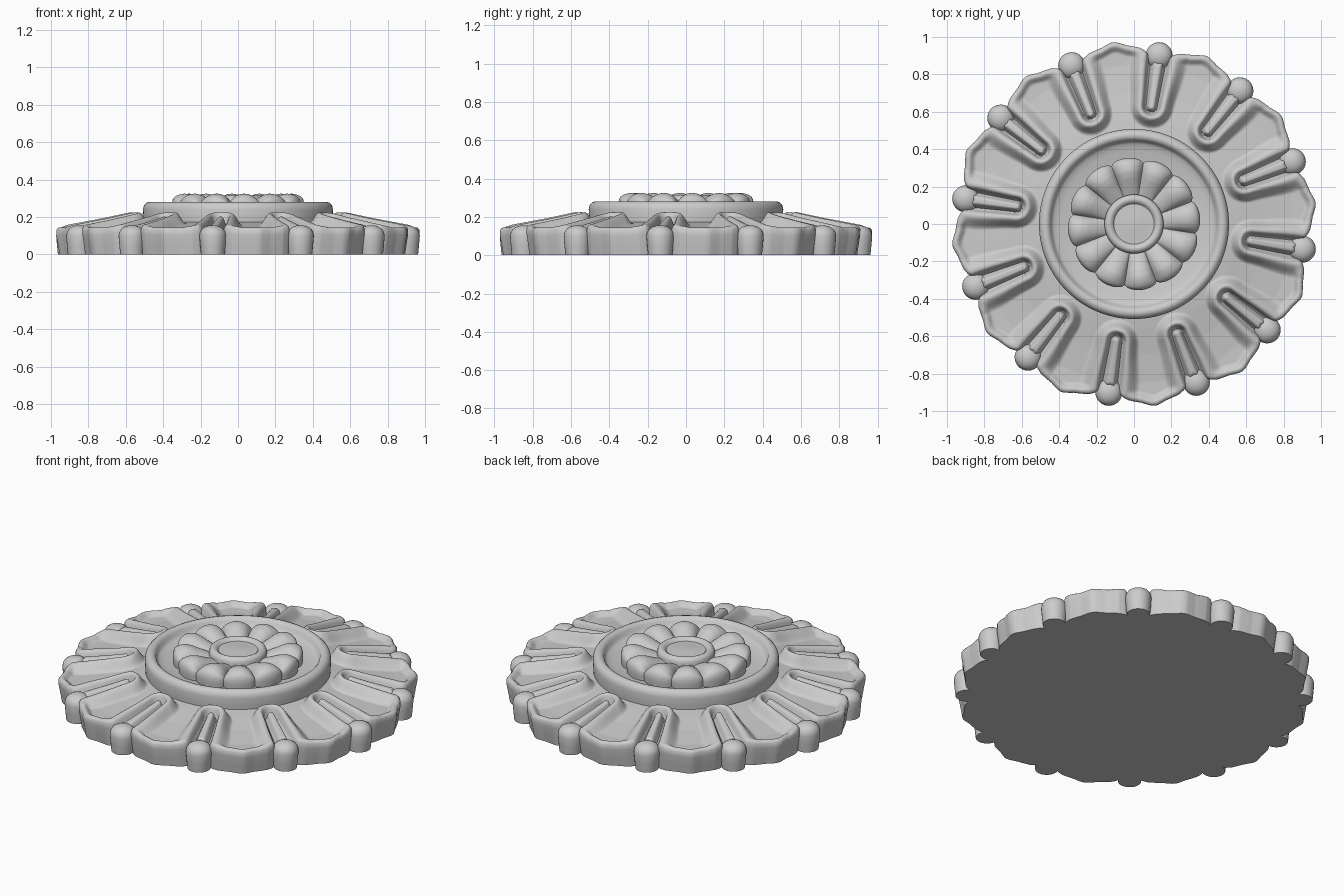
import bpy, math
from math import cos, sin, pi, radians, sqrt, exp

if "Cube" in bpy.data.objects:
    bpy.data.objects.remove(bpy.data.objects["Cube"])

PETALS = 12
STEP = 2 * pi / PETALS
PHASE = radians(6.5)          # direction of a petal centre


def smooth(a, b, x):
    t = max(0, min(1, (x - a) / (b - a)))
    return t * t * (3 - 2 * t)


def interp(pts, x):
    for (x0, y0), (x1, y1) in zip(pts, pts[1:]):
        if x <= x1:
            t = max(0, (x - x0) / (x1 - x0))
            return y0 + (y1 - y0) * t
    return pts[-1][1]


def local(th):
    """Angle from the nearest petal centre."""
    return (th - PHASE + STEP / 2) % STEP - STEP / 2


def shell(name, rows, angle=50):
    """Skin closed rings of points, capping the first and last ring."""
    n = len(rows[0])
    verts = [p for row in rows for p in row]
    faces = []
    for i in range(len(rows) - 1):
        for j in range(n):
            k = (j + 1) % n
            faces.append((i * n + j, i * n + k, (i + 1) * n + k, (i + 1) * n + j))
    faces.append(tuple(reversed(range(n))))
    faces.append(tuple((len(rows) - 1) * n + j for j in range(n)))
    me = bpy.data.meshes.new(name)
    me.from_pydata(verts, [], faces)
    ob = bpy.data.objects.new(name, me)
    bpy.context.collection.objects.link(ob)
    bpy.context.view_layer.objects.active = ob
    ob.select_set(True)
    bpy.ops.object.shade_smooth_by_angle(angle=radians(angle))
    ob.select_set(False)
    return ob


def lathe(name, profile, n=96, at=(0, 0)):
    return shell(name, [[(at[0] + r * cos(2 * pi * j / n), at[1] + r * sin(2 * pi * j / n), z)
                         for j in range(n)] for r, z in profile])


def relief(name, outline, height, r_in, wall, n, nr):
    """Polar relief: side wall (scale, height fraction), then a carved top."""
    ths = [2 * pi * j / n for j in range(n)]
    rows = []
    for s, z in wall:
        rows.append([(outline(t) * s * cos(t), outline(t) * s * sin(t), z(t)) for t in ths])
    for i in range(nr + 1):
        row = []
        for t in ths:
            R = outline(t) * wall[-1][0] - 0.006
            r = R + (r_in - R) * i / nr
            row.append((r * cos(t), r * sin(t), height(r, t)))
        rows.append(row)
    return shell(name, rows)


# Petal ring: pointed petals separated by U-shaped folded rims
def petal_outline(th):
    a = abs(math.degrees(local(th)))
    return interp([(0, 0.978), (1, 0.976), (4, 0.957), (8.5, 0.942),
                   (10.5, 0.925), (12.5, 0.885), (15, 0.87)], a)


def petal_height(r, th):
    a = STEP / 2 - abs(local(th))
    x, y = r * cos(a), r * sin(a)              # frame along the gap between petals
    taper = 0.75 + 0.25 * smooth(0.6, 0.9, r)
    dx = max(0, 0.635 - x)
    d = sqrt(dx * dx + y * y) / taper          # distance to the tongue's line
    crest = interp([(0.5, 0.215), (0.58, 0.225), (0.72, 0.195), (0.97, 0.148)], r)
    dish = interp([(0.45, 0.18), (0.56, 0.165), (0.7, 0.14), (0.85, 0.122), (1, 0.12)], r)
    z = crest + (dish - crest) * smooth(0.085, 0.16, d)
    z -= 0.055 * exp(-((d - 0.042) / 0.017) ** 2)      # groove round the tongue
    z -= 0.012 * exp(-(d / 0.03) ** 2)
    edge = petal_outline(th) - r                        # raised lip at the petal tip
    z += 0.024 * (1 - smooth(0.02, 0.06, edge)) * smooth(0.09, 0.15, d)
    z -= 0.008 * (1 - smooth(0, 0.018, edge))
    return z


def petal_side(f):
    return lambda t: f * petal_height(petal_outline(t), t)


relief("petal_ring", petal_outline, petal_height, 0.46,
       [(0.982, petal_side(0)), (0.99, petal_side(0.35)), (1.0, petal_side(0.75)),
        (1.0, petal_side(0.95))], 864, 72)

# Beads between the petals
for k in range(PETALS):
    a = PHASE + (k + 0.5) * STEP
    lathe(f"bead_{k + 1}", [(0.063, 0), (0.068, 0.05), (0.072, 0.1), (0.068, 0.12), (0.057, 0.137),
                            (0.038, 0.149), (0.018, 0.155), (0.003, 0.156)], 28,
          (0.91 * cos(a), 0.91 * sin(a)))

# Round moulding with a recessed dish
lathe("moulding_ring", [(0.50, 0.1), (0.505, 0.19), (0.508, 0.24), (0.503, 0.262), (0.49, 0.276),
                        (0.475, 0.281), (0.46, 0.278), (0.448, 0.266), (0.44, 0.245), (0.43, 0.236),
                        (0.415, 0.232), (0.39, 0.222), (0.01, 0.222)], 128)


# Central flower of rounded lobes
def lobe_outline(th):
    u = abs(local(th)) / (STEP / 2)
    return 0.325 + 0.03 * sqrt(max(0, 1 - u * u))


def lobe_height(r, th):
    u = abs(local(th)) / (STEP / 2)
    R = lobe_outline(th)
    crest = interp([(0.13, 0.268), (0.2, 0.297), (0.25, 0.318), (0.28, 0.325), (0.36, 0.325)], r)
    t = max(0, (r - R + 0.07) / 0.07)
    crest -= 0.045 * (1 - sqrt(max(0, 1 - t * t)))
    floor = 0.262
    return floor + (crest - floor) * sqrt(max(0, 1 - 0.97 * u * u))


relief("centre_flower", lobe_outline, lobe_height, 0.12,
       [(0.99, lambda t: 0.215), (1.0, lambda t: 0.25),
        (1.0, lambda t: min(0.272, lobe_height(lobe_outline(t), t)))], 288, 28)

# Centre button with a rim
lathe("centre_button", [(0.158, 0.23), (0.158, 0.29), (0.152, 0.305), (0.14, 0.314), (0.128, 0.315),
                        (0.116, 0.308), (0.108, 0.298), (0.09, 0.298), (0.05, 0.303), (0.005, 0.305)], 64)
